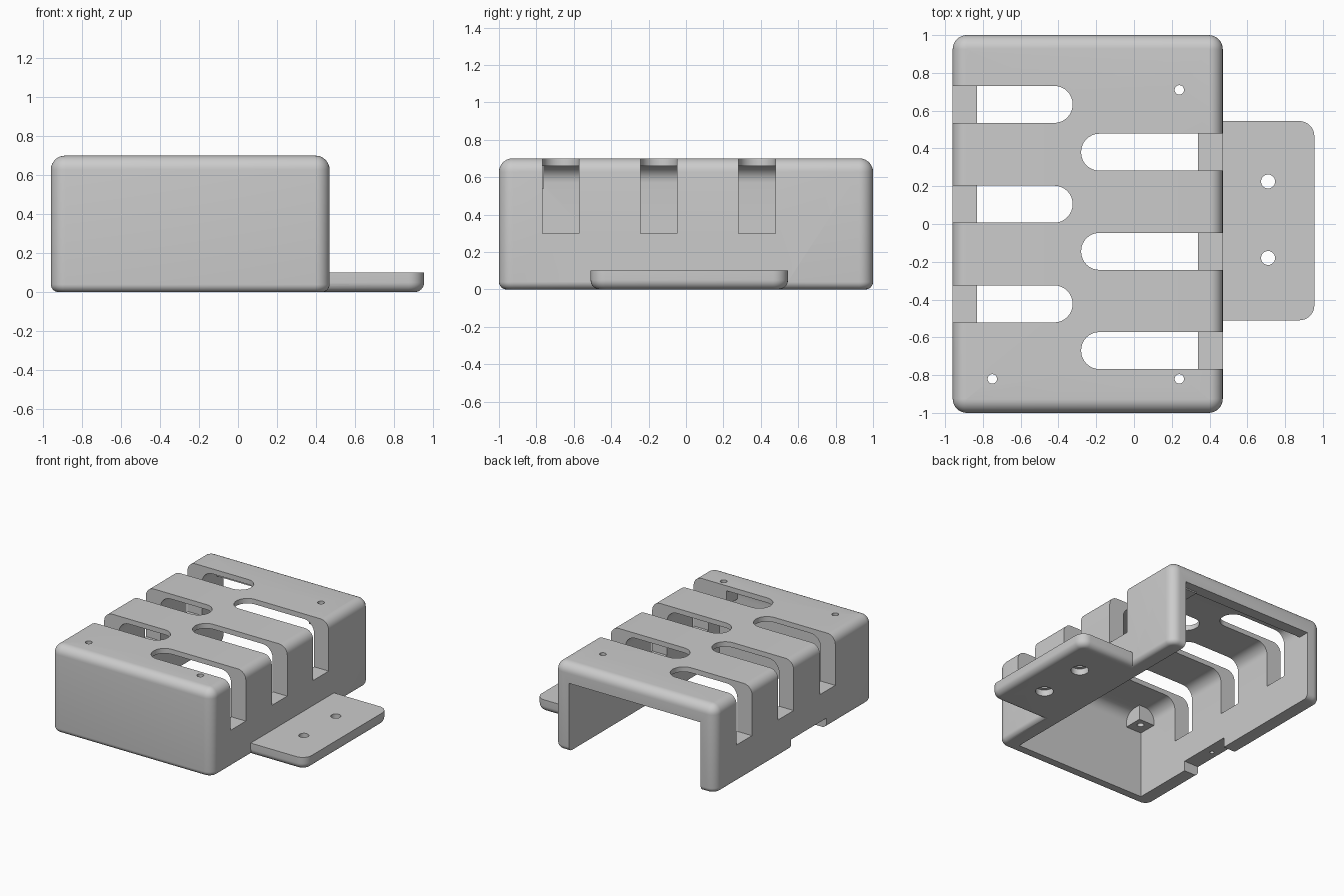
import bpy, bmesh
from math import pi, sin, cos

cube = bpy.data.objects.get("Cube")
if cube:
    bpy.data.objects.remove(cube)

grey = bpy.data.materials.new("mid_grey")
grey.use_nodes = True
grey.diffuse_color = (0.6, 0.6, 0.6, 1)
grey.node_tree.nodes["Principled BSDF"].inputs["Base Color"].default_value = (0.6, 0.6, 0.6, 1)


def outline(x0, x1, y0, y1, r, inset):
    """Counter-clockwise rectangle with rounded corners, shrunk by inset."""
    x0, x1, y0, y1 = x0 + inset, x1 - inset, y0 + inset, y1 - inset
    steps = 8 if r > 0 else 0
    r = max(r - inset, 0.002) if r > 0 else 0
    pts = []
    corners = ((x1 - r, y1 - r), (x0 + r, y1 - r), (x0 + r, y0 + r), (x1 - r, y0 + r))
    for quarter, (cx, cy) in enumerate(corners):
        for i in range(steps + 1):
            a = (quarter + (i / steps if steps else 0)) * pi / 2
            pts.append((cx + r * cos(a), cy + r * sin(a)))
    return pts


def block(name, x, y, z, r=0, top=0, bottom=0):
    """Solid with rounded upright corners and filleted top and bottom rims."""
    levels = []
    n = 8
    if bottom:
        for i in range(n):
            a = i / n * pi / 2
            levels.append((z[0] + bottom * (1 - cos(a)), bottom * (1 - sin(a))))
    levels.append((z[0] + bottom, 0))
    levels.append((z[1] - top, 0))
    if top:
        for i in range(1, n + 1):
            a = i / n * pi / 2
            levels.append((z[1] - top * (1 - sin(a)), top * (1 - cos(a))))
    bm = bmesh.new()
    rings = [[bm.verts.new((px, py, h)) for px, py in outline(*x, *y, r, inset)]
             for h, inset in levels]
    for low, high in zip(rings, rings[1:]):
        for i in range(len(low)):
            j = (i + 1) % len(low)
            bm.faces.new((low[i], low[j], high[j], high[i]))
    bm.faces.new(rings[0][::-1])
    bm.faces.new(rings[-1])
    mesh = bpy.data.meshes.new(name)
    bm.to_mesh(mesh)
    bm.free()
    ob = bpy.data.objects.new(name, mesh)
    bpy.context.collection.objects.link(ob)
    mesh.materials.append(grey)
    return ob


def drill(name, x, y, z, r):
    return block(name, (x - r, x + r), (y - r, y + r), z, r)


def combine(target, tool, operation="DIFFERENCE"):
    mod = target.modifiers.new("join", "BOOLEAN")
    mod.operation = operation
    mod.solver = "EXACT"
    mod.object = tool
    bpy.context.view_layer.objects.active = target
    bpy.ops.object.modifier_apply(modifier=mod.name)
    bpy.data.objects.remove(tool)


# Outer shell with the side mounting plate
LEFT, RIGHT = -0.96, 0.47
WALL = 0.13
IN_LEFT, IN_RIGHT = LEFT + WALL, RIGHT - WALL
case = block("vented_case", (LEFT, RIGHT), (-1, 1), (0, 0.7), 0.075, 0.072, 0.04)
plate = block("mounting_plate", (0.36, 0.955), (-0.51, 0.545), (0, 0.1), 0.08, 0, 0.05)
combine(case, plate, "UNION")

# Hollow inside, open below, and the opening in the back wall
combine(case, block("cavity", (IN_LEFT, IN_RIGHT), (-0.91, 0.91), (-0.2, 0.66), 0, 0.09))
combine(case, block("back_opening", (IN_LEFT, IN_RIGHT), (0.85, 1.2), (-0.2, 0.55)))

# Screw bosses under the roof
for x, y in (((-0.85, -0.69), (-0.93, -0.76)),
             ((0.18, 0.36), (-0.93, -0.76)),
             ((0.18, 0.36), (0.64, 0.93))):
    combine(case, block("screw_boss", x, y, (0.54, 0.68)), "UNION")

# Staggered slots that run over the roof and down the side walls
for y in (-0.67, -0.145, 0.38):
    combine(case, block("slot", (-0.28, 0.8), (y - 0.098, y + 0.098), (0.3, 0.9), 0.097))
for y in (-0.423, 0.105, 0.633):
    combine(case, block("slot", (-1.3, -0.325), (y - 0.098, y + 0.098), (0.3, 0.9), 0.097))

# Screw holes in the roof
for x, y in ((-0.75, -0.82), (0.24, -0.82), (0.24, 0.71)):
    combine(case, drill("roof_hole", x, y, (0.4, 0.9), 0.025))

# Plate holes, counterbored from below
for y in (-0.18, 0.225):
    combine(case, drill("plate_hole", 0.71, y, (-0.1, 0.2), 0.037))
    combine(case, drill("counterbore", 0.71, y, (-0.1, 0.05), 0.066))

# Notch with a pilot hole under the opposite wall
combine(case, block("notch", (-1.1, -0.8), (-0.41, 0.04), (-0.1, 0.08)))
combine(case, drill("pilot_hole", -0.9, -0.18, (0.04, 0.2), 0.016))

bpy.ops.object.select_all(action="DESELECT")
case.select_set(True)
bpy.context.view_layer.objects.active = case
bpy.ops.object.shade_smooth_by_angle(angle=pi / 6)
